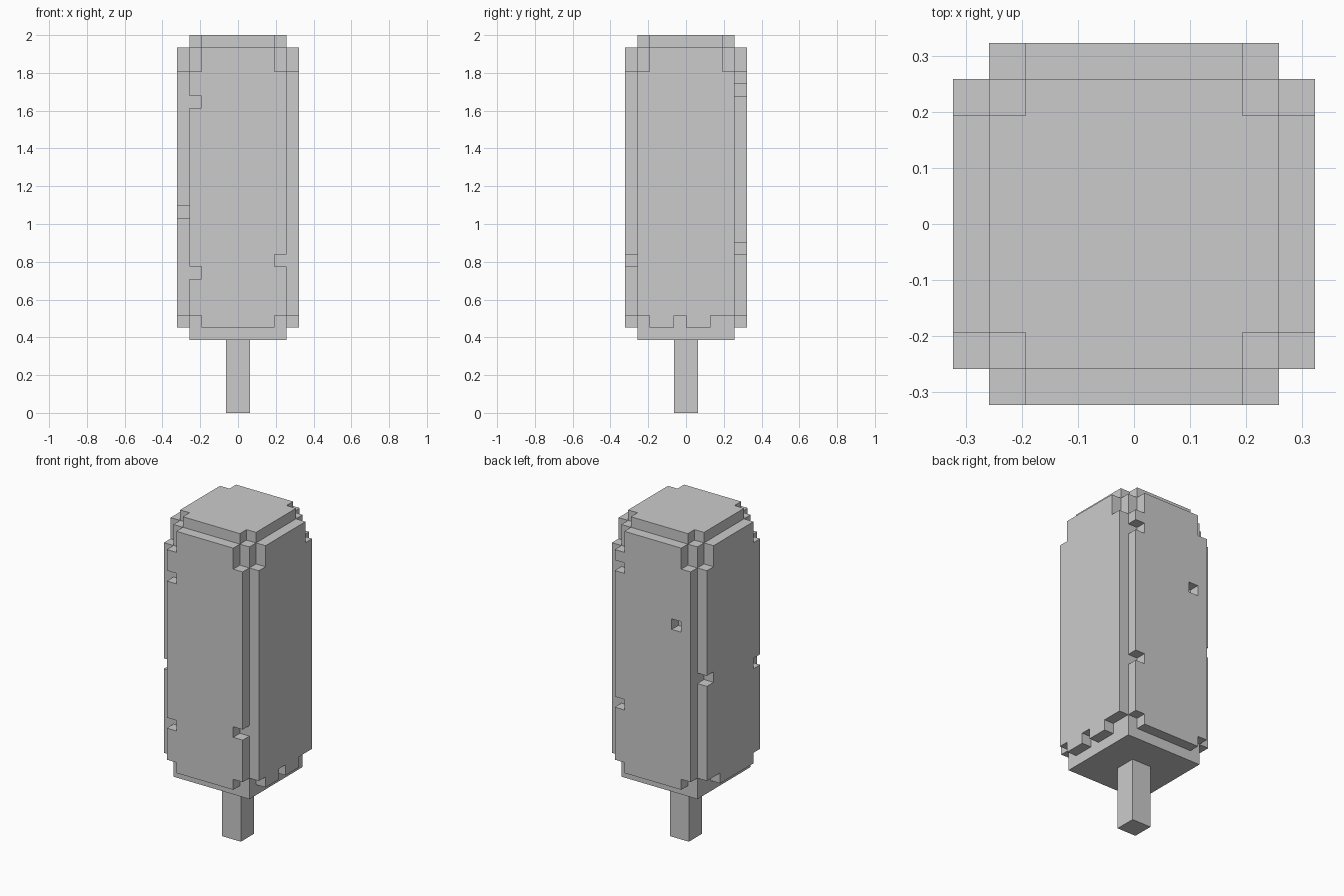
import bpy, bmesh, math
from mathutils import Vector

if "Cube" in bpy.data.objects:
    bpy.data.objects.remove(bpy.data.objects["Cube"])

U = 2 / 31                      # size of one cube cell
OFFSET = Vector((-5, -5, 0))    # grid is 10 cells wide, centred


def box(x0, x1, y0, y1, z0, z1):
    """Set of cells, all bounds inclusive."""
    return {(x, y, z) for x in range(x0, x1 + 1)
            for y in range(y0, y1 + 1) for z in range(z0, z1 + 1)}


def build(name, cells):
    """Mesh the outer skin of a set of cells and merge its flat faces."""
    bm = bmesh.new()
    verts = {}

    def vert(p):
        if p not in verts:
            verts[p] = bm.verts.new((Vector(p) + OFFSET) * U)
        return verts[p]

    for cell in sorted(cells):
        for axis in range(3):
            for side in (0, 1):
                near = list(cell)
                near[axis] += 2 * side - 1
                if tuple(near) in cells:
                    continue
                a, b = (axis + 1) % 3, (axis + 2) % 3
                ring = []
                for da, db in ((0, 0), (1, 0), (1, 1), (0, 1)):
                    p = list(cell)
                    p[axis] += side
                    p[a] += da
                    p[b] += db
                    ring.append(vert(tuple(p)))
                bm.faces.new(ring if side else ring[::-1])
    bmesh.ops.dissolve_limit(bm, angle_limit=math.radians(1),
                             verts=bm.verts[:], edges=bm.edges[:])
    mesh = bpy.data.meshes.new(name)
    bm.to_mesh(mesh)
    bm.free()
    obj = bpy.data.objects.new(name, mesh)
    bpy.context.collection.objects.link(obj)
    return obj


# Core block with nicked top corners
block = box(1, 8, 1, 8, 6, 30)
block -= {(x, y, 30) for x in (1, 8) for y in (1, 8)}

# Raised panel on each side, narrower at its top and bottom
for s in (0, 9):
    block |= box(1, 8, s, s, 8, 27) | box(2, 7, s, s, 7, 29)
    block |= box(s, s, 1, 8, 8, 27) | box(s, s, 2, 7, 7, 29)

# Chips missing from the panels
block -= {(1, 0, 25), (1, 0, 11), (8, 0, 12)}       # front
block -= {(8, 9, 26), (8, 9, 13), (2, 9, 22)}       # back
block -= {(9, 4, 7), (9, 7, 7)}                     # right
block -= {(0, 1, 16), (0, 8, 17), (0, 7, 7)}        # left
build("frozen_block", block)

# Stick
build("stick", box(4, 5, 4, 5, 0, 5))
